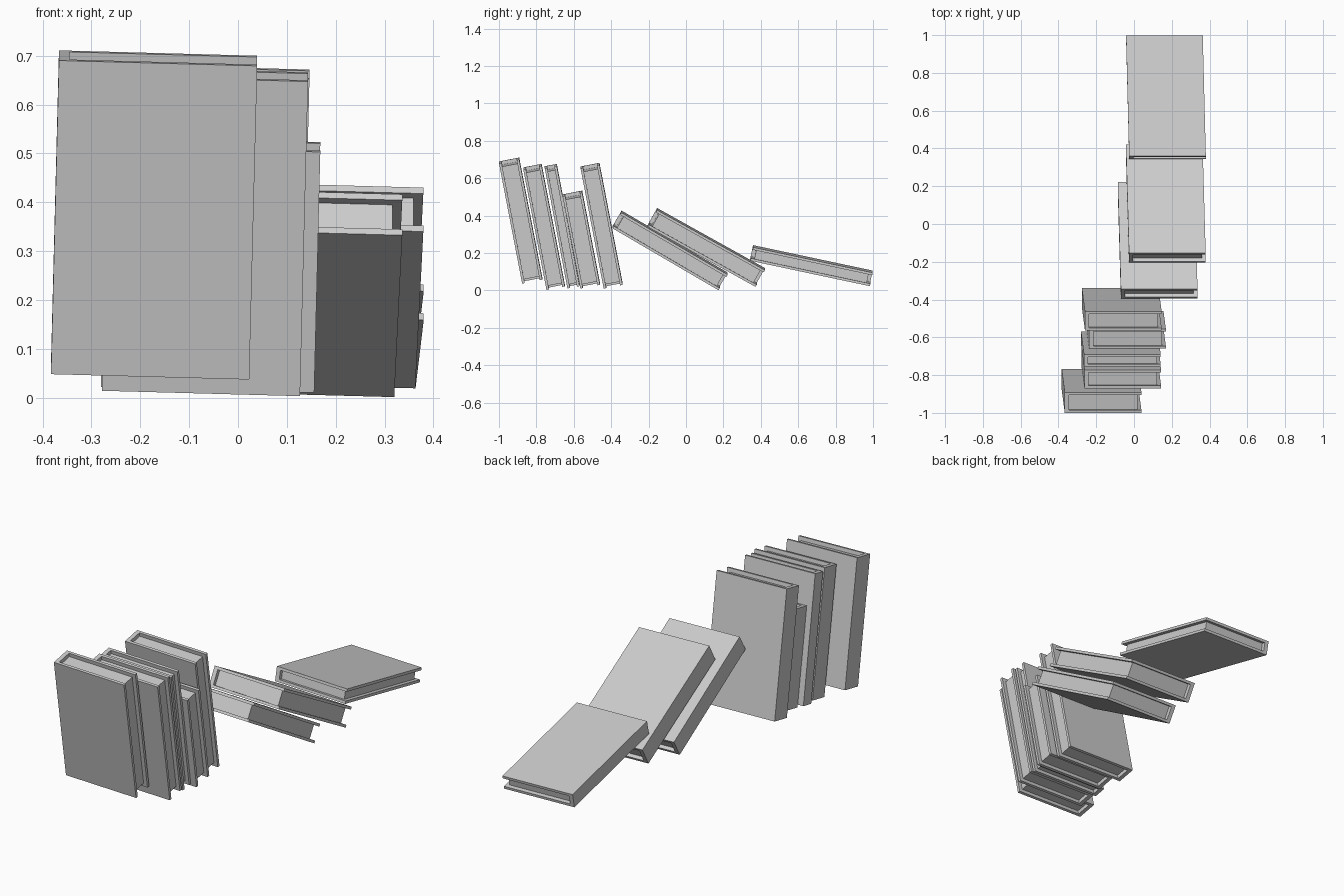
import bpy
import bmesh
from math import radians, sin, cos
from mathutils import Matrix, Vector

cube = bpy.data.objects.get("Cube")
if cube:
    bpy.data.objects.remove(cube, do_unlink=True)

# One plain grey for everything
grey = bpy.data.materials.new("plain_grey")
grey.use_nodes = True
grey.diffuse_color = (0.6, 0.6, 0.6, 1)
grey.node_tree.nodes["Principled BSDF"].inputs["Base Color"].default_value = grey.diffuse_color

WIDTH = 0.406
BOARD = 0.014   # cover board thickness
SPINE = 0.022
INSET = 0.02    # how far the pages sit back from the cover edges


def prism(name, outline, z0, z1, matrix):
    """Extrude an outline (width, thickness) along the book's height."""
    bm = bmesh.new()
    face = bm.faces.new([bm.verts.new((x, y, z0)) for x, y in outline])
    top = bmesh.ops.extrude_face_region(bm, geom=[face])["geom"]
    bmesh.ops.translate(bm, vec=(0, 0, z1 - z0),
                        verts=[v for v in top if isinstance(v, bmesh.types.BMVert)])
    bmesh.ops.recalc_face_normals(bm, faces=bm.faces)
    bm.transform(matrix)
    mesh = bpy.data.meshes.new(name)
    bm.to_mesh(mesh)
    bm.free()
    mesh.materials.append(grey)
    obj = bpy.data.objects.new(name, mesh)
    bpy.context.collection.objects.link(obj)


def book(index, corner, tilt, thick, height):
    """Book leaning towards the front, spine on -x, placed by its low front spine corner."""
    a = radians(tilt)
    across = Vector((1, 0, -0.027))
    depth = Vector((0, cos(a), sin(a)))
    up = Vector((0.025, -sin(a), cos(a)))
    matrix = Matrix((across, depth, up)).transposed().to_4x4()
    matrix.translation = corner
    inner = thick - BOARD
    # Cover: two boards joined by the spine
    cover = [(0, 0), (WIDTH, 0), (WIDTH, BOARD), (SPINE, BOARD),
             (SPINE, inner), (WIDTH, inner), (WIDTH, thick), (0, thick)]
    prism(f"book_{index}_cover", cover, 0, height, matrix)
    # Page block
    edge = WIDTH - INSET
    pages = [(SPINE, BOARD), (edge, BOARD), (edge, inner), (SPINE, inner)]
    prism(f"book_{index}_pages", pages, INSET, height - INSET, matrix)


# corner, tilt, thickness, height
BOOKS = [
    ((-0.383, -0.876, 0.048), 10.9, 0.110, 0.654),
    ((-0.279, -0.746, 0.014), 10.9, 0.100, 0.656),
    ((-0.281, -0.634, 0.022), 10.7, 0.066, 0.654),
    ((-0.250, -0.565, 0.021), 10.9, 0.107, 0.502),
    ((-0.276, -0.440, 0.021), 10.9, 0.103, 0.654),
    ((-0.086, 0.174, 0.012), 59.7, 0.097, 0.657),
    ((-0.043, 0.372, 0.030), 60.9, 0.103, 0.660),
    ((-0.042, 0.983, 0.034), 78.0, 0.074, 0.654),
]
for i, spec in enumerate(BOOKS, 1):
    book(i, *spec)
